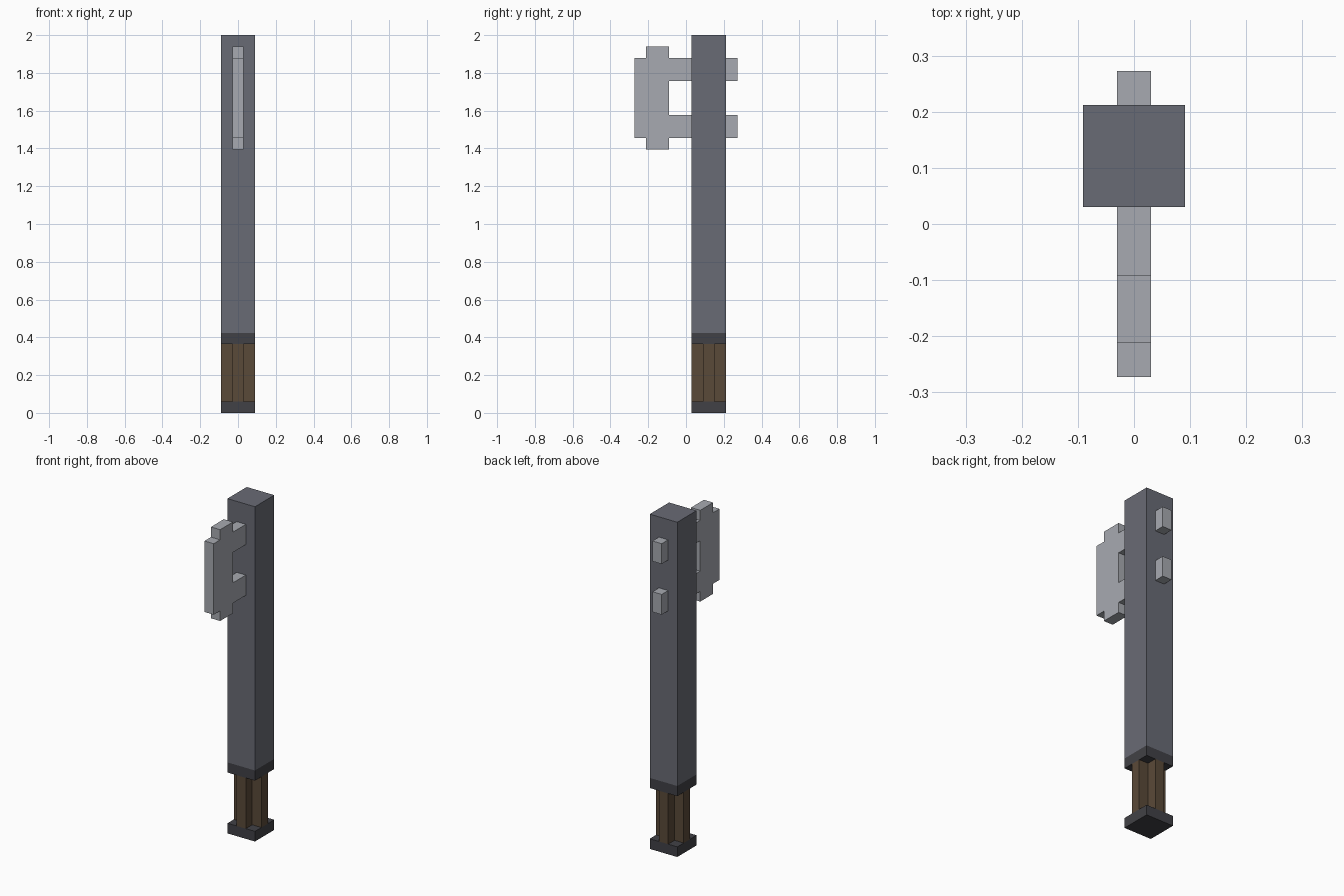
import bpy
import bmesh
from mathutils import Vector

cube = bpy.data.objects.get("Cube")
if cube:
    bpy.data.objects.remove(cube, do_unlink=True)

U = 2 / 66          # one grid unit of the blocky design
SHAFT_Y = 4         # shaft axis, in grid units


def material(name, rgb):
    mat = bpy.data.materials.new(name)
    mat.use_nodes = True
    mat.diffuse_color = (*rgb, 1)
    mat.node_tree.nodes["Principled BSDF"].inputs["Base Color"].default_value = (*rgb, 1)
    return mat


steel = material("dark steel", (0.141, 0.147, 0.178))
silver = material("light steel", (0.386, 0.402, 0.440))
black = material("black metal", (0.053, 0.053, 0.061))
wood = material("brown wood", (0.102, 0.067, 0.040))


def prism(name, profile, direction, mat):
    """Extrude a closed outline, given in grid units, along a direction."""
    bm = bmesh.new()
    face = bm.faces.new([bm.verts.new(Vector(p) * U) for p in profile])
    result = bmesh.ops.extrude_face_region(bm, geom=[face], use_keep_orig=True)
    moved = [v for v in result["geom"] if isinstance(v, bmesh.types.BMVert)]
    bmesh.ops.translate(bm, verts=moved, vec=Vector(direction) * U)
    bmesh.ops.recalc_face_normals(bm, faces=bm.faces)
    mesh = bpy.data.meshes.new(name)
    bm.to_mesh(mesh)
    bm.free()
    mesh.materials.append(mat)
    obj = bpy.data.objects.new(name, mesh)
    bpy.context.collection.objects.link(obj)
    return obj


def shaft_block(name, outline, z0, z1, mat):
    """Upright block centred on the shaft axis."""
    points = [(x, y + SHAFT_Y, z0) for x, y in outline]
    return prism(name, points, (0, 0, z1 - z0), mat)


# Square and cross-shaped sections
square = [(-3, -3), (3, -3), (3, 3), (-3, 3)]
quarter = [(3, -1), (3, 1), (1, 1)]
cross = []
for turn in range(4):
    cross += quarter
    quarter = [(-y, x) for x, y in quarter]

# Shaft, grip and end caps
shaft_block("pommel", square, 0, 2, black)
shaft_block("fluted_grip", cross, 2, 12, wood)
shaft_block("collar", square, 12, 14, black)
shaft_block("shaft", square, 14, 66, steel)

# Stepped blade with two tangs passing through the shaft
mid = 55
upper = [(9, 3), (9, 7), (-3, 7), (-3, 9), (-7, 9), (-7, 7), (-9, 7)]
lower = [(y, -z) for y, z in reversed(upper)]
outline = upper + lower + [(-3, -3), (-3, 3)]
lower_start = [(9, -3)]
blade_profile = [(-1, y, mid + z) for y, z in outline]
prism("blade", blade_profile, (2, 0, 0), silver)
